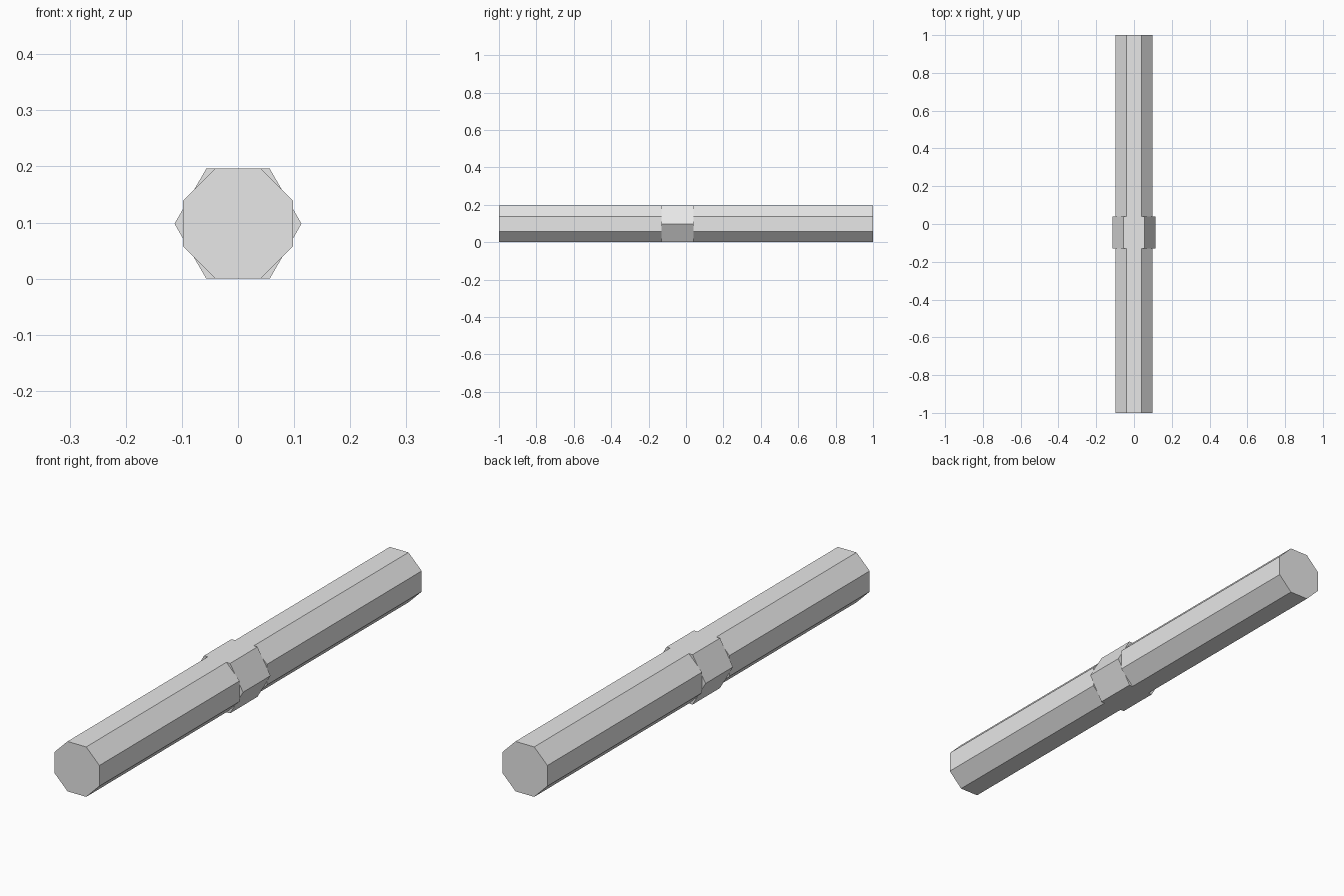
import bpy
from math import pi, cos

cube = bpy.data.objects.get("Cube")
if cube:
    bpy.data.objects.remove(cube, do_unlink=True)

GREY = (0.8, 0.8, 0.8, 1.0)
grey = bpy.data.materials.new("light_grey")
grey.use_nodes = True
grey.diffuse_color = GREY
grey.node_tree.nodes["Principled BSDF"].inputs["Base Color"].default_value = GREY

APOTHEM = 0.098                      # centre to flat side, shared by rod and collar
COLLAR_FRONT, COLLAR_BACK = -0.13, 0.04


def prism(name, sides, y0, y1):
    """Flat-faced bar along y, resting on one of its flat sides."""
    bpy.ops.mesh.primitive_cylinder_add(
        vertices=sides, radius=APOTHEM / cos(pi / sides), depth=y1 - y0)
    ob = bpy.context.object
    ob.name = name
    # Turn half a side so a flat faces down, then lay the bar along y
    ob.rotation_euler = (pi / 2, 0, 0)
    ob.location = (0, (y0 + y1) / 2, APOTHEM)
    for v in ob.data.vertices:
        x, y = v.co.x, v.co.y
        a = pi / sides
        v.co.x, v.co.y = x * cos(a) - y * cos(pi / 2 - a), x * cos(pi / 2 - a) + y * cos(a)
    bpy.ops.object.transform_apply(location=True, rotation=True, scale=True)
    bpy.ops.object.shade_flat()
    ob.data.materials.append(grey)
    return ob


# Octagonal rod halves meeting a hexagonal collar
prism("front_rod", 8, -1.0, COLLAR_FRONT)
prism("back_rod", 8, COLLAR_BACK, 1.0)
prism("hex_collar", 6, COLLAR_FRONT, COLLAR_BACK)
